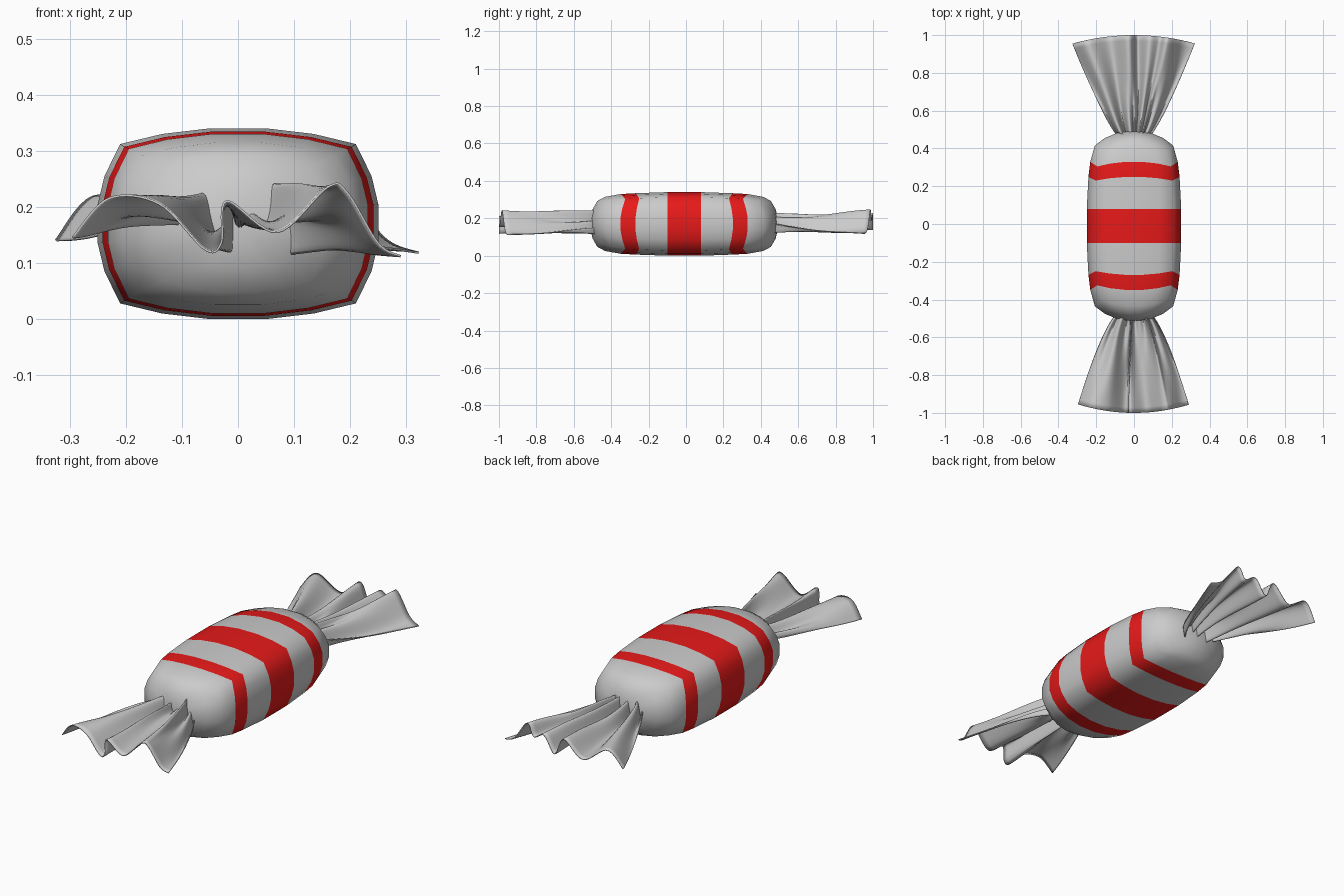
import bpy, math

if "Cube" in bpy.data.objects:
    bpy.data.objects.remove(bpy.data.objects["Cube"])

red = bpy.data.materials.new("stripe_red")
red.diffuse_color = (0.8, 0.01, 0.01, 1)
red.use_nodes = True
red.node_tree.nodes["Principled BSDF"].inputs["Base Color"].default_value = red.diffuse_color


def make_object(name, verts, faces, stripes=()):
    mesh = bpy.data.meshes.new(name)
    mesh.from_pydata(verts, [], faces)
    mesh.materials.append(None)
    mesh.materials.append(red)
    for i, p in enumerate(mesh.polygons):
        p.use_smooth = True
        p.material_index = 1 if i in stripes else 0
    obj = bpy.data.objects.new(name, mesh)
    bpy.context.collection.objects.link(obj)
    return obj


# Wrapped body: pillow-box section lofted along y, stripes on chosen bands
CZ, CY = 0.17, -0.01
q = [(0.25, 0.035), (0.238, 0.085), (0.21, 0.142), (0.135, 0.16), (0.05, 0.17)]
section = q + [(-x, z) for x, z in q[::-1]]
section += [(-x, -z) for x, z in section]
pull = [0.0, 0.35, 1.0, 0.4, 0.05]          # how far the box corners lag behind in y
pull = (pull + pull[::-1]) * 2
half = [(0.09, 1.0, 1.0, 0.0), (0.26, 0.965, 0.965, 0.02), (0.34, 0.925, 0.94, 0.025),
        (0.425, 0.83, 0.85, 0.03), (0.465, 0.62, 0.72, 0.02),
        (0.49, 0.38, 0.46, 0.008), (0.5, 0.16, 0.2, 0.0)]
rings = [(-y, a, b, -c) for y, a, b, c in half[::-1]] + half
n = len(section)
verts, faces, stripes = [], [], set()
for y, sx, sz, lag in rings:
    verts += [(x * sx, CY + y - lag * p, CZ + z * sz) for (x, z), p in zip(section, pull)]
for r in range(len(rings) - 1):
    for i in range(n):
        j = (i + 1) % n
        if r in (4, 6, 8):
            stripes.add(len(faces))
        faces.append((r * n + i, r * n + j, (r + 1) * n + j, (r + 1) * n + i)[::-1])
faces.append(tuple(range(n))[::-1][::-1])
faces.append(tuple(range(len(verts) - n, len(verts)))[::-1])
body = make_object("candy_body", verts, [f[::-1] if len(f) > 4 else f for f in faces], stripes)
import bmesh
bm = bmesh.new()
bm.from_mesh(body.data)
bmesh.ops.recalc_face_normals(bm, faces=bm.faces)
bm.to_mesh(body.data)
bm.free()


def spline(pts, s):
    """Catmull-Rom through the points, s in 0..1."""
    f = s * (len(pts) - 1)
    i = min(int(f), len(pts) - 2)
    t = f - i
    p = [pts[max(0, min(len(pts) - 1, i + k))] for k in (-1, 0, 1, 2)]
    return [0.5 * (2 * b + (c - a) * t + (2 * a - 5 * b + 4 * c - d) * t * t
                   + (3 * b - a - 3 * c + d) * t ** 3) for a, b, c, d in zip(*p)]


# Fanned wrapper tails: pleated sheet gathered at the body, wavy at the rim
def tail(name, side, rim, base, power, phase):
    cols, rows = 90, 18
    wide = max(abs(x) for x, z in rim)
    verts, faces = [], []
    for r in range(rows + 1):
        t = r / rows
        grow = (base + (wide - base) * t ** power) / wide
        for c in range(cols + 1):
            s = c / cols
            x, z = spline(rim, s)
            u = x / wide
            pleat = (1 - t) ** 1.5 * 0.028 * math.sin(s * 44 + phase)
            crease = 0.007 * math.sin(s * 27 + phase + 3 * t) * math.sin(math.pi * t)
            amp = 0.55 + 0.45 * t
            end = 1.0 - 0.045 * u * u
            y = 0.465 + (end - 0.465) * t
            verts.append((x * grow, side * y, 0.175 + (z - 0.175) * amp + pleat + crease))
    w = cols + 1
    for r in range(rows):
        for c in range(cols):
            a = r * w + c
            f = (a, a + 1, a + w + 1, a + w)
            faces.append(f if side > 0 else f[::-1])
    obj = make_object(name, verts, faces)
    mod = obj.modifiers.new("thickness", 'SOLIDIFY')
    mod.thickness = 0.004
    mod.offset = 0


front_rim = [(-0.295, 0.145), (-0.23, 0.215), (-0.14, 0.205), (-0.06, 0.125), (-0.03, 0.135),
             (-0.02, 0.21), (0.07, 0.155), (0.16, 0.235), (0.195, 0.225), (0.25, 0.135), (0.29, 0.112)]
back_rim = [(-0.325, 0.14), (-0.25, 0.22), (-0.13, 0.15), (-0.03, 0.225), (0.02, 0.14),
            (0.08, 0.215), (0.14, 0.19), (0.18, 0.245), (0.26, 0.145), (0.322, 0.118)]
tail("front_wrapper_tail", -1, front_rim, 0.075, 0.68, 0.4)
tail("back_wrapper_tail", 1, back_rim, 0.085, 0.82, 1.7)
